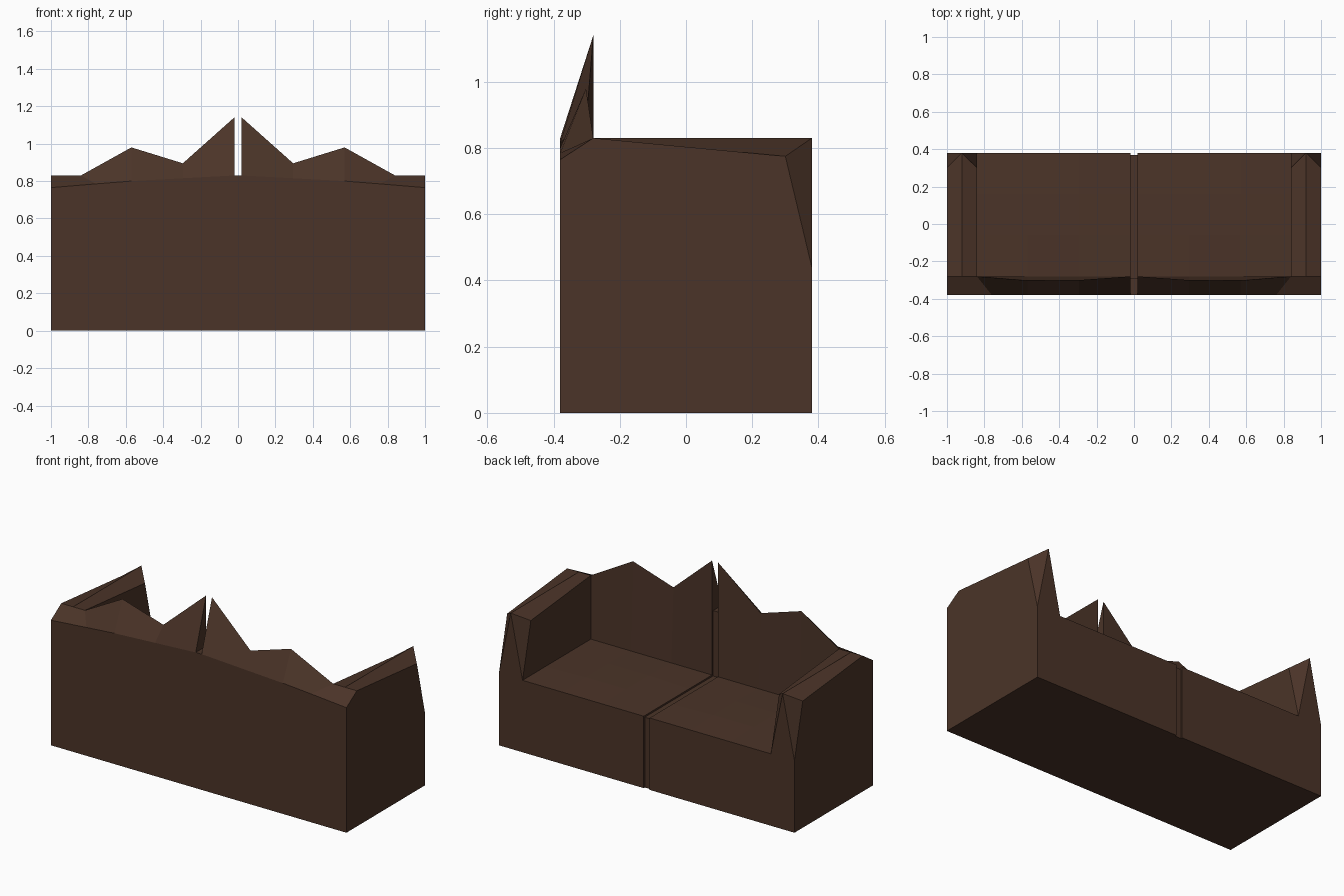
import bpy, bmesh
from mathutils import Vector

if "Cube" in bpy.data.objects:
    bpy.data.objects.remove(bpy.data.objects["Cube"])

mat = bpy.data.materials.new("brown_leather")
mat.diffuse_color = (0.07, 0.034, 0.021, 1)
mat.use_nodes = True
mat.node_tree.nodes["Principled BSDF"].inputs["Base Color"].default_value = mat.diffuse_color

W, D = 1.0, 0.38           # half width, half depth
ARM, RIDGE, GAP = 0.84, 0.92, 0.02
BACK, SEAT = -0.28, 0.44   # backrest face (y), seat height (z)


def part(name, polys, inside, mirror=True):
    """Flat panels welded together, facing away from an inside point."""
    bm = bmesh.new()
    for p in polys:
        bm.faces.new([bm.verts.new(v) for v in p])
    bmesh.ops.remove_doubles(bm, verts=bm.verts, dist=1e-5)
    for f in bm.faces:
        f.normal_update()
        if f.normal.dot(f.calc_center_median() - Vector(inside)) < 0:
            f.normal_flip()
    me = bpy.data.meshes.new(name)
    bm.to_mesh(me)
    bm.free()
    me.materials.append(mat)
    ob = bpy.data.objects.new(name, me)
    bpy.context.collection.objects.link(ob)
    if mirror:
        ob.modifiers.new("mirror", 'MIRROR').use_mirror_merge = False
    return ob


def loft(rows):
    """Quads between neighbouring rows of points."""
    return [(a[i], a[i + 1], b[i + 1], b[i])
            for a, b in zip(rows, rows[1:]) for i in range(len(a) - 1)]


# Arms: ridge along the middle, tapered edges on both sides
front_top = (RIDGE, D, 0.83)
rear_top = (RIDGE, BACK, 0.83)
out_low, out_top, out_rear = (W, D, SEAT), (W, 0.30, 0.775), (W, BACK, 0.83)
in_low, in_top, in_rear = (ARM, D, SEAT), (ARM, 0.30, 0.775), (ARM, BACK, 0.83)
part("arm", [
    ((W, -D, 0), (W, D, 0), out_low, out_top, out_rear, (W, -D, 0.765)),
    (out_top, front_top, rear_top, out_rear),
    (in_top, front_top, rear_top, in_rear),
    (out_low, front_top, out_top),
    (in_low, front_top, in_top),
    (out_low, (W, D, 0), (ARM, D, 0), in_low, front_top),
    (in_low, in_top, in_rear, (ARM, BACK, SEAT)),
    ((W, -D, 0), (W, D, 0), (ARM, D, 0), (ARM, -D, 0)),
], (RIDGE, 0, 0.4))

# Backrest: jagged peaked top; columns of back x, back z, top x, top y, top z
columns = [(0.76, 0.785, ARM, BACK, 0.83), (0.57, 0.80, 0.57, -0.302, 0.98),
           (0.295, 0.815, 0.295, -0.30, 0.895), (GAP, 0.83, GAP, BACK, 1.14)]
rows = [[(bx, -D, 0), (bx, -D, bz), (x, y, z), (x, BACK, SEAT)]
        for bx, bz, x, y, z in columns]
part("backrest", loft(rows) + [
    ((W, -D, 0), (W, -D, 0.765), (0.76, -D, 0.785), (0.76, -D, 0)),
    ((W, -D, 0.765), out_rear, rear_top, in_rear, (0.76, -D, 0.785)),
    ((GAP, -D, 0.83), (GAP, BACK, 1.14), (GAP, BACK, 0.43),
     (GAP, -0.29, 0.43), (GAP, -0.29, 0.83)),
], (0.45, -0.33, 0.3))

# Seat: slightly crowned cushion with front, underside and seam side
xs, ys = (ARM, 0.57, 0.295, GAP), (D, 0.16, -0.06, BACK)
crown = [[(x, y, SEAT + (0.008 if 0 < i < 3 and 0 < j < 3 else 0))
          for j, y in enumerate(ys)] for i, x in enumerate(xs)]
front = [[(x, D, 0), (x, D, SEAT)] for x in xs]
part("seat", loft(crown) + loft(front) + [
    ((GAP, -D, 0), (ARM, -D, 0), (ARM, D, 0), (GAP, D, 0)),
    ((GAP, D, 0), (GAP, D, SEAT), (GAP, BACK, SEAT), (GAP, -0.29, 0.43),
     (GAP, 0.37, 0.43), (GAP, 0.37, 0)),
], (0.43, 0, 0.2))

# Recessed strip between the two halves
profile = [(-D, 0), (0.37, 0), (0.37, 0.43), (-0.29, 0.43),
           (-0.29, 0.83), (-D, 0.83), (-D, 0)]
part("centre_strip", loft([[(s * GAP, y, z) for y, z in profile]
                           for s in (-1, 1)]), (0, -0.335, 0.2), mirror=False)
